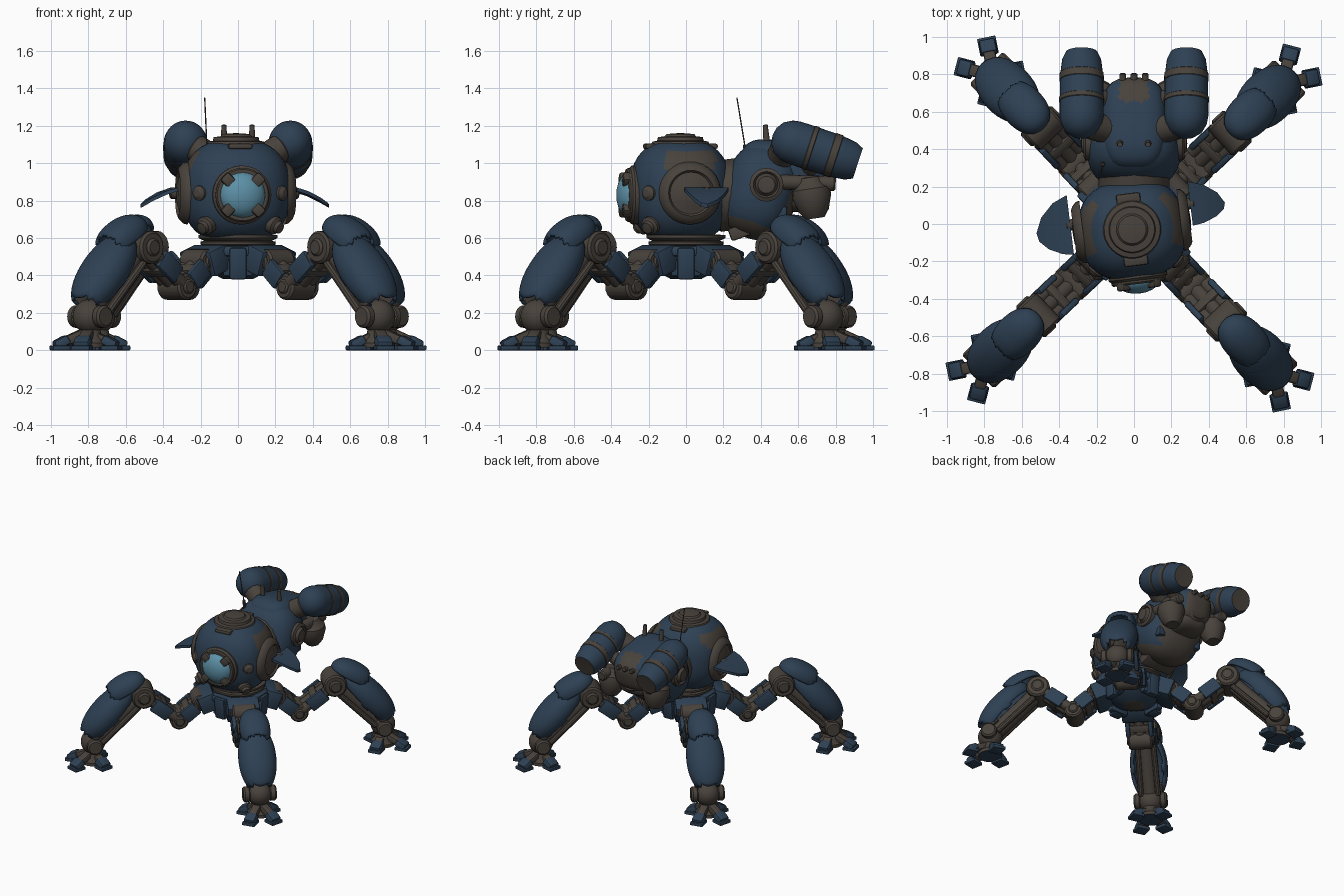
import bpy, bmesh
from math import pi, sin, cos, radians, atan2
from mathutils import Vector, Matrix

cube = bpy.data.objects.get("Cube")
if cube:
    bpy.data.objects.remove(cube)


def material(name, rgb):
    m = bpy.data.materials.new(name)
    m.use_nodes = True
    m.diffuse_color = (*rgb, 1)
    m.node_tree.nodes["Principled BSDF"].inputs["Base Color"].default_value = (*rgb, 1)
    return m


MATS = [material("navy paint", (0.027, 0.052, 0.088)),
        material("brown grey metal", (0.066, 0.055, 0.045)),
        material("blue glass", (0.108, 0.28, 0.385))]
NAVY, METAL, GLASS = range(3)
made = []


def finish(name, bm, matrix, rule=None, mat=None):
    bmesh.ops.recalc_face_normals(bm, faces=bm.faces)
    for f in bm.faces:
        if rule:
            f.material_index = rule(f.calc_center_median())
        elif mat is not None:
            f.material_index = mat
    me = bpy.data.meshes.new(name)
    bm.to_mesh(me)
    bm.free()
    for m in MATS:
        me.materials.append(m)
    me.shade_smooth()
    me.set_sharp_from_angle(angle=0.6)
    ob = bpy.data.objects.new(name, me)
    bpy.context.collection.objects.link(ob)
    ob.matrix_world = matrix
    made.append(ob)
    return ob


def aim(loc, direction):
    return Matrix.Translation(loc) @ Vector(direction).to_track_quat('Z', 'Y').to_matrix().to_4x4()


def lathe(name, profile, loc, direction, seg=28, base=Matrix(), mat=METAL):
    """Turn (radius, height) points around an axis; a third value overrides the material."""
    bm = bmesh.new()
    rows = [[bm.verts.new((p[0] * cos(2 * pi * i / seg), p[0] * sin(2 * pi * i / seg), p[1])) for i in range(seg)]
            for p in profile]
    for a, b, p in zip(rows, rows[1:], profile):
        for i in range(seg):
            j = (i + 1) % seg
            bm.faces.new((a[i], a[j], b[j], b[i])).material_index = p[2] if len(p) > 2 else mat
    bmesh.ops.remove_doubles(bm, verts=bm.verts, dist=1e-5)
    return finish(name, bm, base @ aim(loc, direction))


def rod(name, p, q, r, mat=METAL, seg=16, base=Matrix()):
    d = Vector(q) - Vector(p)
    n, e = d.length, min(r * 0.25, 0.012)
    return lathe(name, [(0, 0), (r - e, 0), (r, e), (r, n - e), (r - e, n), (0, n)], p, d, seg, base, mat)


def blob(name, radii, loc, power=2, mat=NAVY, rot=Matrix(), base=Matrix(), keep=None, rule=None):
    """Squarish ellipsoid; keep() leaves only an open, thick shell."""
    bm = bmesh.new()
    bmesh.ops.create_uvsphere(bm, u_segments=40, v_segments=24, radius=1)
    for v in bm.verts:
        v.co /= sum(abs(c) ** power for c in v.co) ** (1 / power)
    if keep:
        bmesh.ops.delete(bm, geom=[v for v in bm.verts if not keep(v.co)], context='VERTS')
    bmesh.ops.scale(bm, vec=radii, verts=bm.verts)
    ob = finish(name, bm, base @ Matrix.Translation(loc) @ rot, rule, mat)
    if keep:
        ob.modifiers.new("thickness", 'SOLIDIFY').thickness = 0.018
    return ob


def box(name, size, loc, mat=NAVY, rot=Matrix(), base=Matrix(), bevel=0.012, taper=1.0):
    bm = bmesh.new()
    bmesh.ops.create_cube(bm, size=1)
    bmesh.ops.scale(bm, vec=size, verts=bm.verts)
    for v in bm.verts:
        if v.co.z > 0:
            v.co.x *= taper
            v.co.y *= taper
    bmesh.ops.bevel(bm, geom=bm.edges[:], offset=bevel, segments=2, affect='EDGES', profile=0.5)
    return finish(name, bm, base @ Matrix.Translation(loc) @ rot, mat=mat)


def ring(r, w, h):
    return [(r - w, 0), (r, 0), (r, h * 0.7), (r - w * 0.3, h), (r - w, h), (r - w, 0)]


def pitch(deg):
    return Matrix.Rotation(radians(deg), 4, 'Y')


# Front pod, turned slightly to its left
POD = Matrix.Translation((-0.01, -0.03, 0)) @ Matrix.Rotation(radians(7), 4, 'Z')


def pod_paint(c):
    side_patch = abs(c.x) > 0.17 and 0.12 < c.z < 0.21 and -0.10 < c.y < 0.17
    return METAL if side_patch or c.z < -0.268 else NAVY


blob("pod_hull", (0.287, 0.268, 0.28), (0, 0, 0.85), 2.5, rule=pod_paint, base=POD)
lathe("top_hatch", [(0.16, 0), (0.15, 0.02), (0.125, 0.025), (0.12, 0.045), (0.085, 0.048), (0.075, 0.06),
                    (0.04, 0.064), (0, 0.066)], (0, 0, 1.095), (0, 0, 1), base=POD)
for y in (-0.165, 0.165):
    box("hatch_plate", (0.13, 0.06, 0.03), (0, y, 1.09), METAL, base=POD)

# Front window with clamps
F = (0, -1, 0)
lathe("window_collar", ring(0.158, 0.05, 0.05), (0, -0.225, 0.83), F, base=POD)
lathe("window_rim", ring(0.145, 0.025, 0.03), (0, -0.262, 0.83), F, base=POD)
lathe("window_glass", [(0.126, 0), (0.12, 0.03), (0.10, 0.055), (0.07, 0.073), (0.035, 0.083), (0, 0.086)],
      (0, -0.258, 0.83), F, base=POD, mat=GLASS)
for k in range(4):
    a = radians(45 + 90 * k)
    box("window_clamp", (0.065, 0.045, 0.06), (0.113 * cos(a), -0.298, 0.83 + 0.113 * sin(a)), METAL,
        Matrix.Rotation(-a, 4, 'Y'), POD, 0.012)

# Ports, side hatches and fins of the pod
for s, width, fin_y in ((-1, 1.15, 0.065), (1, 0.85, 0.10)):
    lathe("lower_port", [(0.05, 0), (0.05, 0.04), (0.035, 0.05), (0.03, 0.07), (0, 0.075)],
          (s * 0.165, -0.165, 0.68), (s, -0.9, -0.6), 16, POD)
    lathe("port_bolt", [(0.045, 0), (0.04, 0.04), (0.02, 0.055), (0, 0.056)],
          (s * 0.2, -0.175, 0.84), (s, -1, 0), 14, POD)
    lathe("side_hatch", [(0.168, 0), (0.163, 0.02), (0.14, 0.042), (0.122, 0.05), (0.112, 0.036), (0.09, 0.04),
                         (0.06, 0.052), (0, 0.056)], (s * 0.262, 0.02, 0.84), (s, 0, 0), 32, POD)
    bm = bmesh.new()
    outline = [(0, -0.14), (0.06, -0.13), (0.13, -0.10), (0.175, -0.06), (0.185, -0.02), (0.15, 0.05), (0.08, 0.11),
               (0, 0.14)]
    low, high = [[bm.verts.new((s * (0.325 + u), fin_y + v * width, 0.86 - u * 0.22 - u * u * 1.4 + t))
                  for u, v in outline] for t in (-0.01, 0.01)]
    bm.faces.new(low)
    bm.faces.new(high)
    for i in range(len(outline)):
        j = (i + 1) % len(outline)
        bm.faces.new((low[i], low[j], high[j], high[i]))
    bmesh.ops.triangulate(bm, faces=bm.faces)
    finish("fin", bm, POD, mat=NAVY)
    rod("fin_arm", (s * 0.30, fin_y, 0.84), (s * 0.35, fin_y, 0.84), 0.03, base=POD)

# Turntable and hub
lathe("turntable", [(0, 0), (0.17, 0), (0.20, 0.02), (0.20, 0.035), (0.18, 0.04), (0.21, 0.055), (0.21, 0.07),
                    (0, 0.09)], (0, 0, 0.545), (0, 0, 1), 36)
lathe("hub_core", [(0, 0), (0.08, 0, NAVY), (0.17, 0.05), (0.19, 0.16, NAVY), (0.17, 0.18, NAVY), (0, 0.18)],
      (0, 0, 0.38), (0, 0, 1), 24)
for k in range(4):
    R = Matrix.Rotation(k * pi / 2, 4, 'Z')
    box("hub_panel", (0.06, 0.22, 0.06), (0.205, 0, 0.53), NAVY, base=R, bevel=0.02)
    box("hub_skirt", (0.05, 0.16, 0.09), (0.19, 0, 0.44), NAVY, base=R)
    box("hub_rib", (0.06, 0.09, 0.17), (0.215, 0, 0.465), NAVY, pitch(5), R)

# Rear module
blob("rear_hull", (0.25, 0.20, 0.26), (0, 0.40, 0.85), 2.5,
     rule=lambda c: METAL if c.z < -0.17 or c.y > 0.14 else NAVY, rot=Matrix.Rotation(radians(-18), 4, 'X'))
blob("rear_deck", (0.175, 0.25, 0.15), (0, 0.53, 0.96), 3.2,
     rule=lambda c: METAL if c.y > 0.22 or c.z < -0.06 or (abs(c.x) < 0.075 and 0.1 < c.y) else NAVY,
     rot=Matrix.Rotation(radians(-12), 4, 'X'))
blob("engine_block", (0.15, 0.15, 0.10), (0, 0.58, 0.84), 3, METAL)
lathe("rear_exhaust", [(0.09, 0), (0.10, 0.04), (0.08, 0.06), (0.055, 0.04), (0, 0.04)], (0, 0.70, 0.90), (0, 1, -0.2))
for x in (-0.06, 0, 0.06):
    rod("tail_stud", (x, 0.74, 0.99), (x, 0.805, 1.0), 0.018)
rod("rear_joint", (0, 0.15, 0.82), (0, 0.30, 0.84), 0.19)
box("rear_keel", (0.28, 0.12, 0.07), (0, 0.29, 0.635), METAL, Matrix.Rotation(radians(20), 4, 'X'))

# Tank shape, reused on both sides
tank = [(0, 0), (0.045, 0.008), (0.085, 0.035), (0.11, 0.08), (0.117, 0.12), (0.118, 0.20, METAL),
        (0.121, 0.203, METAL), (0.121, 0.225, METAL), (0.117, 0.228), (0.116, 0.32, METAL), (0.119, 0.323, METAL),
        (0.118, 0.36, METAL), (0.114, 0.363), (0.104, 0.44), (0.085, 0.48, METAL), (0.07, 0.48, METAL), (0, 0.475)]
for s in (-1, 1):
    lathe("tank", tank, (s * 0.28, 0.462, 1.148), (0, 0.95, -0.31), 32, mat=NAVY)
    rod("tank_mount", (s * 0.13, 0.50, 1.02), (s * 0.24, 0.53, 1.09), 0.075)
    rod("rear_mount", (s * 0.13, 0.66, 0.97), (s * 0.24, 0.68, 1.04), 0.05)
    lathe("rear_port", [(0.09, 0), (0.09, 0.04), (0.07, 0.05), (0.06, 0.035), (0.045, 0.06), (0, 0.065)],
          (s * 0.22, 0.43, 0.885), (s, 0, 0))
    # Steering thruster under each tank
    rod("thruster_pipe", (s * 0.21, 0.48, 0.90), (s * 0.21, 0.80, 0.89), 0.04)
    lathe("thruster", [(0, 0), (0.05, 0), (0.08, 0.04), (0.105, 0.12), (0.10, 0.16), (0.085, 0.17), (0.06, 0.22),
                       (0, 0.23)], (s * 0.20, 0.69, 0.705), (0, -0.15, 1), 20)
    box("thruster_guard", (0.06, 0.08, 0.07), (s * 0.17, 0.50, 0.735), NAVY)
    lathe("deck_horn", [(0.035, 0), (0.03, 0.04), (0.018, 0.055), (0.013, 0.14), (0, 0.142)],
          (s * 0.075, 0.435, 1.065), (0, -0.08, 1), 14)
rod("antenna_base", (-0.165, 0.325, 1.02), (-0.167, 0.315, 1.10), 0.012, seg=8)
rod("antenna", (-0.165, 0.32, 1.06), (-0.178, 0.272, 1.35), 0.0035, seg=8)

# One leg along +x: hip, knee, shin and ankle
first = len(made)
hip, elbow, knee, ankle = [Vector((r, 0, z)) for r, z in ((0.29, 0.475), (0.45, 0.34), (0.72, 0.55), (1.09, 0.18))]
for name, p, r, w in (("hip", hip, 0.065, 0.09), ("elbow", elbow, 0.07, 0.09), ("knee", knee, 0.088, 0.10)):
    side = Vector((0, w, 0))
    rod(name + "_joint", p - side, p + side, r, METAL, 20)
    rod(name + "_pin", p - side * 1.15, p + side * 1.15, r * 0.55, METAL, 14)
for p, q, name, length in ((hip, elbow, "inner", 0.6), (elbow, knee, "outer", 0.45)):
    d = q - p
    turn = Matrix.Rotation(atan2(d.x, d.z), 4, 'Y')
    rod(name + "_core", p, q, 0.045)
    box(name + "_crossbar", (0.10, 0.15, 0.06), (p + q) / 2, METAL, turn)
    for s in (-1, 1):
        off = Vector((0, s * 0.075, 0))
        rod(name + "_link_bar", p + off * 0.8, q + off * 0.8, 0.038)
        box(name + "_link_plate", (0.11, 0.035, d.length * length), (p + q) / 2 + off * 1.15, NAVY, turn)
box("hip_block", (0.13, 0.24, 0.14), (0.24, 0, 0.48), NAVY, pitch(20))
blob("knee_guard", (0.17, 0.115, 0.10), (0.855, 0, 0.60), 2.2, rot=pitch(30),
     keep=lambda c: c.z > -0.15 and c.x < 0.72)
blob("shin_guard", (0.265, 0.142, 0.115), (0.985, 0, 0.415), 2.1, rot=pitch(48),
     keep=lambda c: c.z > -0.62 and c.x < 0.88)
rod("shin", knee, ankle, 0.06)
for s in (-1, 1):
    rod("shin_piston", (0.75, s * 0.06, 0.47), (1.03, s * 0.065, 0.19), 0.022, METAL, 10)
    rod("ankle_disc", (1.09, s * 0.07, 0.18), (1.09, s * 0.125, 0.18), 0.06, METAL, 20)
    box("ankle_guard", (0.09, 0.03, 0.07), (1.07, s * 0.08, 0.27), METAL, pitch(42))
blob("ankle_ball", (0.092, 0.092, 0.092), ankle, 2, METAL)
lathe("foot_column", [(0, 0.015, NAVY), (0.09, 0.015), (0.09, 0.04), (0.065, 0.07), (0.055, 0.12), (0, 0.13)],
      (1.09, 0, 0), (0, 0, 1), 20)

# Splayed toes, the rear pair tucked in
for deg, reach in ((-122, 0.12), (-32, 0.163), (32, 0.163), (122, 0.12)):
    T = Matrix.Translation((ankle.x, 0, 0)) @ Matrix.Rotation(radians(deg), 4, 'Z')
    box("toe_arm", (0.12, 0.065, 0.05), (reach - 0.075, 0, 0.068), METAL, pitch(24), T)
    box("toe_sole", (0.095, 0.10, 0.025), (reach, 0, 0.0125), NAVY, base=T, bevel=0.005)
    box("toe_cap", (0.088, 0.096, 0.05), (reach - 0.006, 0, 0.042), NAVY, pitch(28), T, 0.012, 0.88)

# Four legs by quarter turns
leg = made[first:]
for k in range(4):
    R = Matrix.Rotation(radians(43.4) + k * pi / 2, 4, 'Z')
    for ob in leg:
        part = ob if k == 3 else ob.copy()
        if k < 3:
            bpy.context.collection.objects.link(part)
        part.matrix_world = R @ ob.matrix_basis
